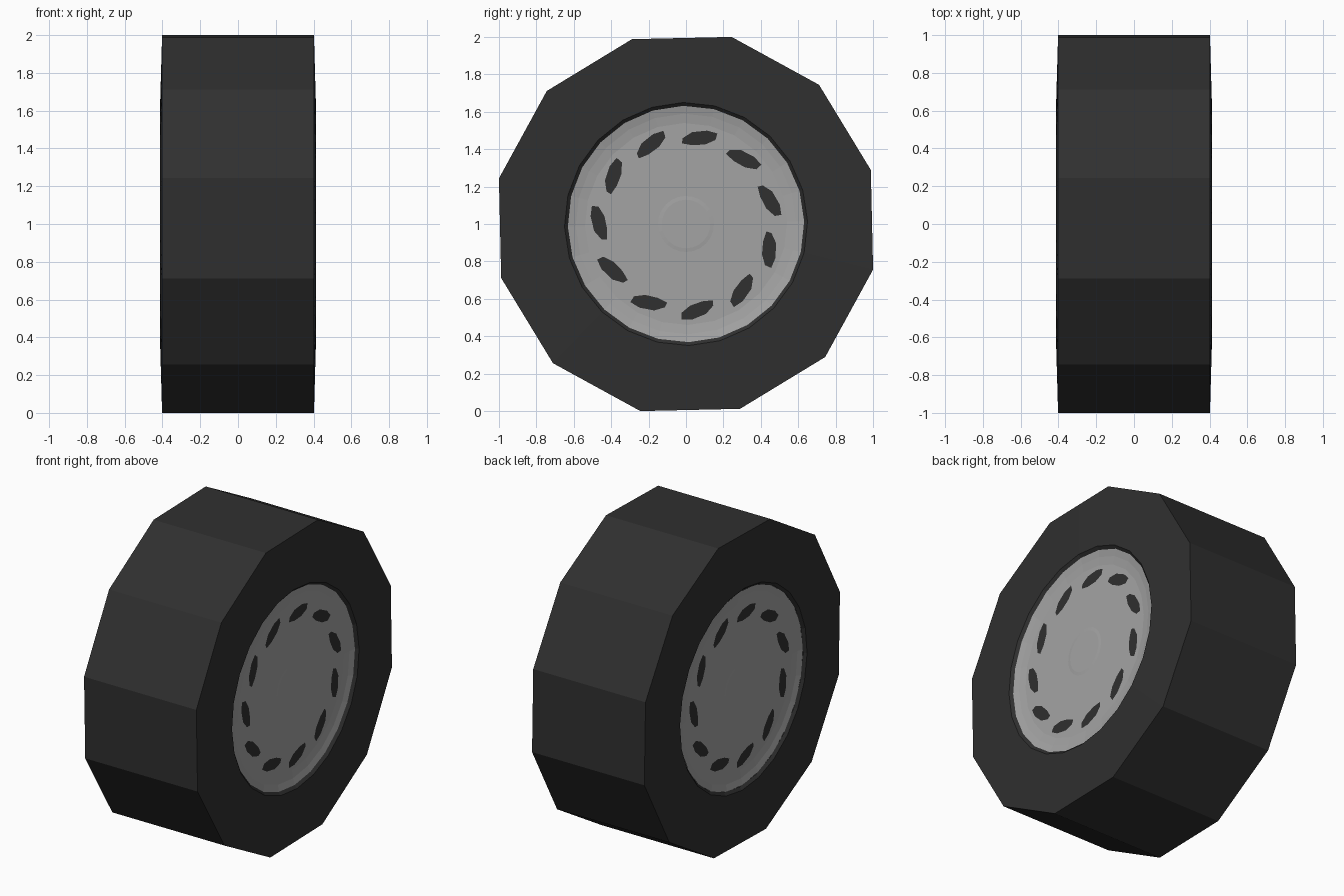
import bpy, math

if "Cube" in bpy.data.objects:
    bpy.data.objects.remove(bpy.data.objects["Cube"])

TWIST = math.radians(16.3)
R = 1.0295
N = 24


def material(name, c):
    m = bpy.data.materials.new(name)
    m.diffuse_color = (c, c, c, 1)
    m.use_nodes = True
    m.node_tree.nodes["Principled BSDF"].inputs["Base Color"].default_value = m.diffuse_color
    return m


rubber = material("dark rubber", 0.029)
metal = material("grey metal", 0.37)


def make(name, verts, faces, mat):
    me = bpy.data.meshes.new(name)
    me.from_pydata(verts, [], faces)
    me.materials.append(mat)
    ob = bpy.data.objects.new(name, me)
    bpy.context.collection.objects.link(ob)
    ob.location.z = 1
    return ob


def point(x, r, a):
    return (x, r * math.cos(a), r * math.sin(a))


def lathe(name, profile, mat, cap=False):
    """Rings around the axle; radius R rings are twelve-sided."""
    verts, faces = [], []
    for x, r in profile:
        for i in range(N):
            rr = r * math.cos(math.pi / 12) if r == R and i % 2 else r
            verts.append(point(x, rr, TWIST + i * 2 * math.pi / N))
    for k in range(len(profile) - 1):
        for i in range(N):
            j = (i + 1) % N
            faces.append((k * N + i, k * N + j, (k + 1) * N + j, (k + 1) * N + i))
    if cap:
        faces.append(tuple(range((len(profile) - 1) * N, len(profile) * N)))
    return make(name, verts, faces, mat)


# Twelve-sided tyre with slightly bulging walls and a small inner lip
lathe("tyre", [(-0.395, 0.632), (-0.412, 0.65), (-0.402, R),
               (0.402, R), (0.412, 0.65), (0.395, 0.632)], rubber)

# Shallow dished rim and its slots, repeated on the other side
for side, turn in (("right", 0), ("left", math.pi)):
    rim = lathe("rim_" + side, [(0.395, 0.632), (0.385, 0.59), (0.378, 0.54),
                                (0.378, 0.15), (0.38, 0.13)], metal, cap=True)
    rim.rotation_euler.z = turn

    # Eleven leaning slots as thin dark plates
    verts, faces = [], []
    outline = [(-0.095, -0.025), (-0.04, -0.04), (0.04, -0.032), (0.09, 0.0),
               (0.095, 0.028), (0.04, 0.038), (-0.03, 0.034), (-0.085, 0.01)]
    lean = math.radians(9)
    for k in range(11):
        a = math.radians(81) + k * 2 * math.pi / 11
        t = a + math.pi / 2 + lean
        base = len(verts)
        for u, v in outline:
            y = 0.465 * math.cos(a) + u * math.cos(t) - v * math.sin(t)
            z = 0.465 * math.sin(a) + u * math.sin(t) + v * math.cos(t)
            verts.append((0.381, y, z))
        faces.append(tuple(range(base, base + len(outline))))
    slots = make("rim_slots_" + side, verts, faces, rubber)
    slots.rotation_euler.z = turn
